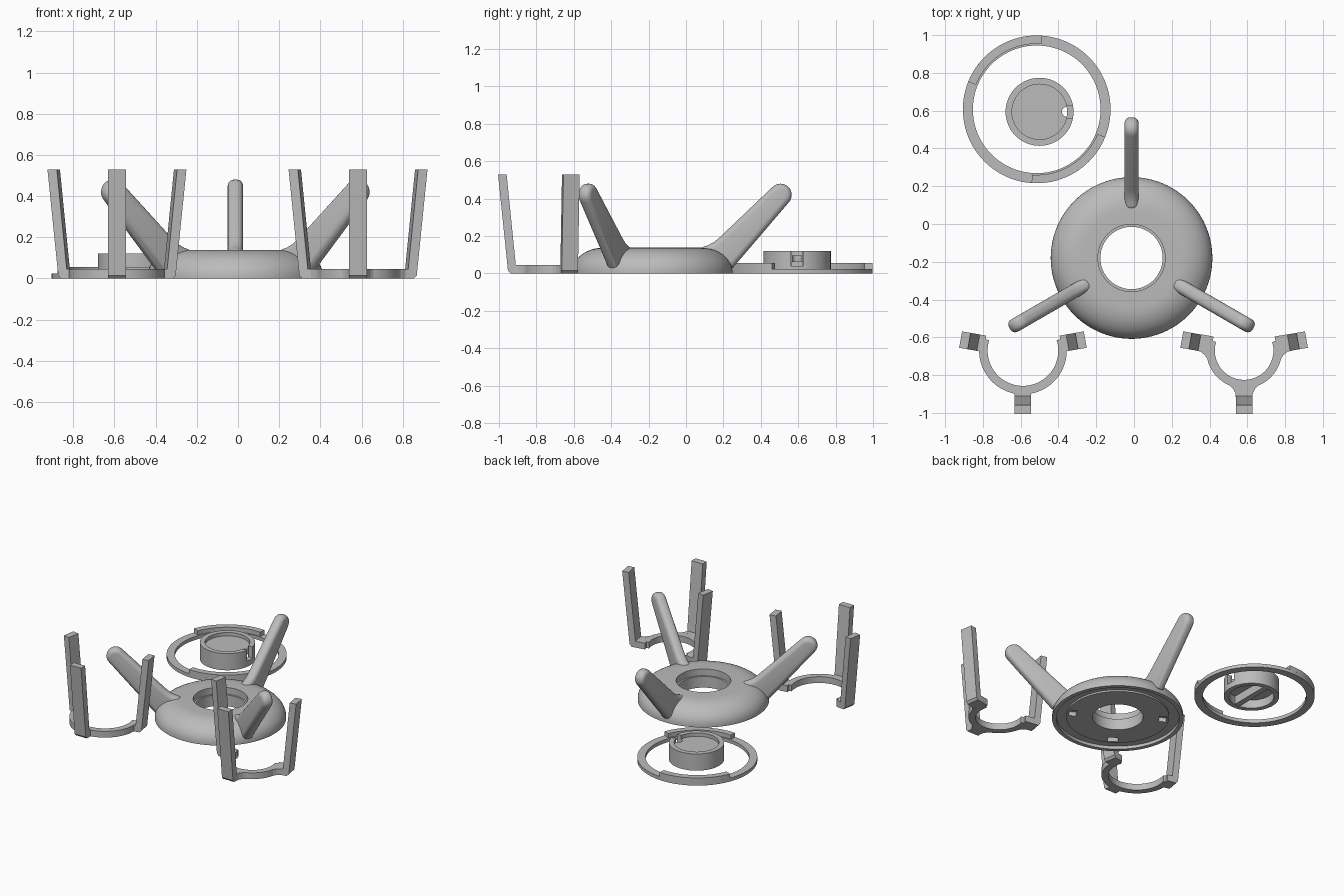
import bpy, bmesh
from math import sin, cos, radians, pi
from mathutils import Matrix, Vector

cube = bpy.data.objects.get("Cube")
if cube:
    bpy.data.objects.remove(cube, do_unlink=True)

grey = bpy.data.materials.new("plain grey")
grey.use_nodes = True
COLOUR = (0.5, 0.5, 0.5, 1)
grey.diffuse_color = COLOUR
grey.node_tree.nodes["Principled BSDF"].inputs["Base Color"].default_value = COLOUR


def finish(name, bm):
    bmesh.ops.remove_doubles(bm, verts=bm.verts, dist=1e-5)
    bmesh.ops.recalc_face_normals(bm, faces=bm.faces)
    mesh = bpy.data.meshes.new(name)
    bm.to_mesh(mesh)
    bm.free()
    mesh.materials.append(grey)
    ob = bpy.data.objects.new(name, mesh)
    bpy.context.collection.objects.link(ob)
    return ob


def activate(ob):
    bpy.ops.object.select_all(action='DESELECT')
    ob.select_set(True)
    bpy.context.view_layer.objects.active = ob


def smooth(ob):
    activate(ob)
    bpy.ops.object.shade_smooth_by_angle(angle=radians(32))


def revolve(name, profile, centre, start=0, end=360, steps=96):
    """Turn a closed (radius, height) profile about a vertical axis."""
    bm = bmesh.new()
    full = end - start == 360
    rows = []
    for i in range(steps if full else steps + 1):
        a = radians(start + (end - start) * i / steps)
        rows.append([bm.verts.new((centre[0] + r * cos(a), centre[1] + r * sin(a), z))
                     for r, z in profile])
    n = len(profile)
    for i in range(steps):
        p, q = rows[i], rows[(i + 1) % len(rows)]
        for j in range(n):
            k = (j + 1) % n
            if profile[j][0] + profile[k][0] > 0:
                bm.faces.new((p[j], q[j], q[k], p[k]))
    if not full:
        bm.faces.new(rows[0])
        bm.faces.new(rows[-1])
    return finish(name, bm)


def prism(name, outline, thickness, matrix):
    """Extrude a local XY outline evenly both ways along local Z."""
    bm = bmesh.new()
    face = bm.faces.new([bm.verts.new((x, y, -thickness / 2)) for x, y in outline])
    top = bmesh.ops.extrude_face_region(bm, geom=[face])
    moved = [v for v in top["geom"] if isinstance(v, bmesh.types.BMVert)]
    bmesh.ops.translate(bm, verts=moved, vec=(0, 0, thickness))
    bmesh.ops.transform(bm, matrix=matrix, verts=bm.verts)
    return finish(name, bm)


def upright(centre, degrees):
    """Frame whose X points outward, Y up and Z sideways."""
    return (Matrix.Translation((*centre, 0)) @ Matrix.Rotation(radians(degrees), 4, 'Z')
            @ Matrix.Rotation(pi / 2, 4, 'X'))


def flat(centre, degrees, z):
    return Matrix.Translation((*centre, z)) @ Matrix.Rotation(radians(degrees), 4, 'Z')


def rect(x0, x1, y0, y1):
    return [(x0, y0), (x1, y0), (x1, y1), (x0, y1)]


def cut(ob, cutter):
    mod = ob.modifiers.new("cut", 'BOOLEAN')
    mod.operation, mod.solver, mod.object = 'DIFFERENCE', 'EXACT', cutter
    activate(ob)
    bpy.ops.object.modifier_apply(modifier=mod.name)
    bpy.data.objects.remove(cutter, do_unlink=True)


# Domed base with a stepped hole and a ring groove underneath
BASE = (-0.013, -0.18)
dome_curve = [(0.26 + 0.168 * cos(a), 0.01 + 0.128 * sin(a))
              for a in [radians(90 * i / 12) for i in range(13)]]
dome = revolve("domed_base", [(0.40, 0), (0.428, 0)] + dome_curve +
               [(0.178, 0.138), (0.178, 0.09), (0.165, 0.09), (0.165, 0.01),
                (0.335, 0.01), (0.335, 0.022), (0.40, 0.022)], BASE)
for angle in (-30, 145, 236):
    cut(dome, prism("slot_cutter", rect(0.27, 0.32, -0.035, 0.035), 0.08,
                    flat(BASE, angle, 0)))
smooth(dome)

# Three rounded support arms
tip = [(0.685 + 0.06 * cos(a), 0.42 + 0.06 * sin(a))
       for a in [radians(-40 + 173 * i / 12) for i in range(13)]]
arm_outline = [(0.25, 0.06), (0.43, 0.03)] + tip + [
    (0.36, 0.193), (0.33, 0.168), (0.295, 0.15), (0.25, 0.137)]
for side, angle in (("back", 90), ("right", 210), ("left", 330)):
    arm = prism(side + "_support_arm", arm_outline, 0.074, upright(BASE, angle))
    mod = arm.modifiers.new("round", 'BEVEL')
    mod.width, mod.segments = 0.03, 5
    mod.limit_method, mod.angle_limit = 'ANGLE', radians(60)
    mod.use_clamp_overlap = False
    activate(arm)
    bpy.ops.object.modifier_apply(modifier=mod.name)
    smooth(arm)

# Locking ring with two raised arcs
RING = (-0.515, 0.607)
smooth(revolve("locking_ring", rect(0.338, 0.391, 0, 0.025), RING))
for side, start in (("back", 86), ("front", 266)):
    smooth(revolve(side + "_ring_tab", rect(0.347, 0.391, 0.025, 0.055), RING,
                   start, start + 72, 24))

# Plug: hollow both ways, keyhole notch in the wall, grip bar below
PLUG = (-0.5, 0.594)
plug = revolve("plug", [(0, 0.06), (0.146, 0.06), (0.146, 0), (0.18, 0), (0.18, 0.12),
                        (0.146, 0.12), (0.146, 0.095), (0, 0.095)], PLUG, steps=64)
cut(plug, prism("notch_cutter", rect(0.145, 0.2, -0.032, 0.032), 0.1, flat(PLUG, 0, 0.09)))
hole = [(0.145 + 0.027 * cos(2 * pi * i / 20), 0.027 * sin(2 * pi * i / 20)) for i in range(20)]
cut(plug, prism("keyhole_cutter", hole, 0.1, flat(PLUG, 0, 0.09)))
smooth(plug)
prism("plug_grip_bar", rect(-0.02, 0.02, -0.144, 0.144), 0.06, flat(PLUG, 0, 0.031))

# Two three-pronged holders
prong = [(0.205, 0), (0.268, 0), (0.282, 0.015), (0.335, 0.53), (0.289, 0.53),
         (0.24, 0.045), (0.205, 0.045)]
PRONGS = (("front", 270), ("left", 10), ("right", 170))


def holder(name, x, inner, outer):
    centre = (x, -0.67)
    smooth(revolve(name + "_cradle", rect(inner, outer, 0, 0.045), centre, 163, 377, 56))
    for side, angle in PRONGS:
        prism(f"{name}_{side}_prong", prong, 0.088, upright(centre, angle))
    return centre


holder("right_holder", -0.588, 0.187, 0.232)
small = holder("left_holder", 0.583, 0.155, 0.2)

# Flared webs joining the smaller cradle to its prongs
web = [(0.172, -0.09), (0.2, -0.06), (0.225, -0.046), (0.25, -0.044),
       (0.25, 0.044), (0.225, 0.046), (0.2, 0.06), (0.172, 0.09)]
side_web = [(r, min(w, 0.045)) for r, w in web]
for side, angle in PRONGS:
    shape = web if side == "front" else side_web
    if side == "right":
        shape = [(r, -w) for r, w in side_web]
    prism(f"left_holder_{side}_web", shape, 0.0448, flat(small, angle, 0.0225))
